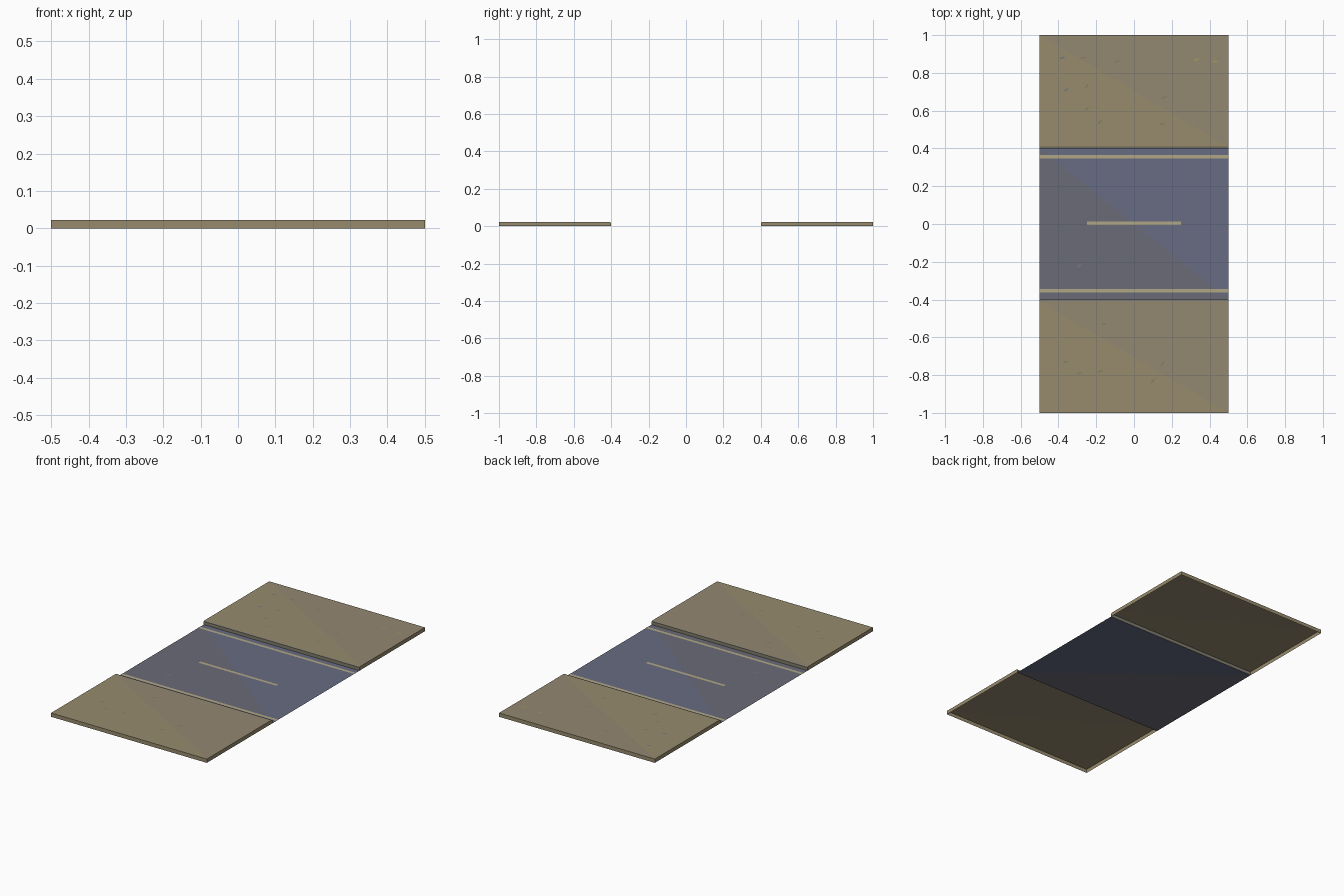
import bpy, bmesh, math, random

if "Cube" in bpy.data.objects:
    bpy.data.objects.remove(bpy.data.objects["Cube"])
random.seed(4)

def mat(name, c):
    m = bpy.data.materials.new(name)
    m.diffuse_color = (*c, 1)
    m.use_nodes = True
    m.node_tree.nodes["Principled BSDF"].inputs["Base Color"].default_value = m.diffuse_color
    return m

PAVE_A = mat("paving_warm", (0.31, 0.26, 0.155))
PAVE_B = mat("paving_grey", (0.29, 0.245, 0.165))
CURB = mat("curb", (0.22, 0.20, 0.15))
ROAD_A = mat("asphalt_blue", (0.135, 0.15, 0.225))
ROAD_B = mat("asphalt_grey", (0.145, 0.145, 0.185))
PAINT = mat("road_paint", (0.44, 0.39, 0.24))
LEAF = [mat("litter_brown", (0.25, 0.21, 0.13)),
        mat("litter_blue", (0.18, 0.19, 0.21)),
        mat("litter_yellow", (0.38, 0.31, 0.11))]

def build(name, polys, mats):
    """polys: list of (points, material index)"""
    bm = bmesh.new()
    for pts, mi in polys:
        f = bm.faces.new([bm.verts.new(p) for p in pts])
        f.material_index = mi
    bmesh.ops.remove_doubles(bm, verts=bm.verts, dist=1e-5)
    me = bpy.data.meshes.new(name)
    bm.to_mesh(me)
    bm.free()
    for m in mats:
        me.materials.append(m)
    ob = bpy.data.objects.new(name, me)
    bpy.context.collection.objects.link(ob)
    return ob

def panel(y0, y1, z, a, b):
    """Two-tone rectangle split along its falling diagonal"""
    p, q, r, s = (-.5, y0, z), (.5, y0, z), (.5, y1, z), (-.5, y1, z)
    return [([p, q, s], a), ([q, r, s], b)]

H, W = 0.022, 0.5

# Road surface
build("road", panel(-.4, .4, 0, 1, 0), [ROAD_A, ROAD_B])

# Pavements: raised shells with a slightly bevelled curb facing the road
for side, name in ((-1, "front_pavement"), (1, "back_pavement")):
    i, c, o = .4 * side, .41 * side, side
    lip = H - .003
    polys = panel(min(c, o), max(c, o), H, 0, 1)
    strips = [((o, 0), (o, H), 0), ((c, H), (i, lip), 2), ((i, lip), (i, 0), 2)]
    for (ya, za), (yb, zb), mi in strips:
        quad = [(-W, ya, za), (W, ya, za), (W, yb, zb), (-W, yb, zb)]
        polys.append((quad if side < 0 else quad[::-1], mi))
    for x in (-W, W):
        end = [(x, i, 0), (x, o, 0), (x, o, H), (x, c, H), (x, i, lip)]
        polys.append((end if x * side > 0 else end[::-1], 0))
    build(name, polys, [PAVE_A, PAVE_B, CURB])

# Painted lines
for name, y, hx in (("front_edge_line", -.354, .5), ("back_edge_line", .357, .5),
                    ("centre_dash", .003, .25)):
    h, z = .009, .001
    build(name, [([(-hx, y - h, z), (hx, y - h, z), (hx, y + h, z), (-hx, y + h, z)], 0)], [PAINT])

# Scattered flat litter: x, y, colour
litter = [(-.38, .88, 1), (-.27, .88, 0), (-.09, .86, 0), (.33, .87, 2), (.43, .86, 2),
          (-.36, .71, 1), (-.25, .73, 0), (-.25, .61, 0), (-.18, .54, 0), (.15, .53, 0),
          (.16, .67, 0), (-.16, -.53, 0), (-.36, -.73, 0), (-.29, -.79, 0),
          (-.18, -.78, 0), (.15, -.74, 0), (.1, -.83, 0), (-.29, -.22, 1)]
polys = []
for x, y, mi in litter:
    z = (H if abs(y) > .4 else 0) + .0006
    a = random.uniform(0, 1)
    pts = []
    for k in range(6):
        t = math.tau * k / 6
        u, v = .016 * math.cos(t), .006 * math.sin(t)
        pts.append((x + u * math.cos(a) - v * math.sin(a), y + u * math.sin(a) + v * math.cos(a), z))
    polys.append((pts, mi))
build("litter", polys, LEAF)
